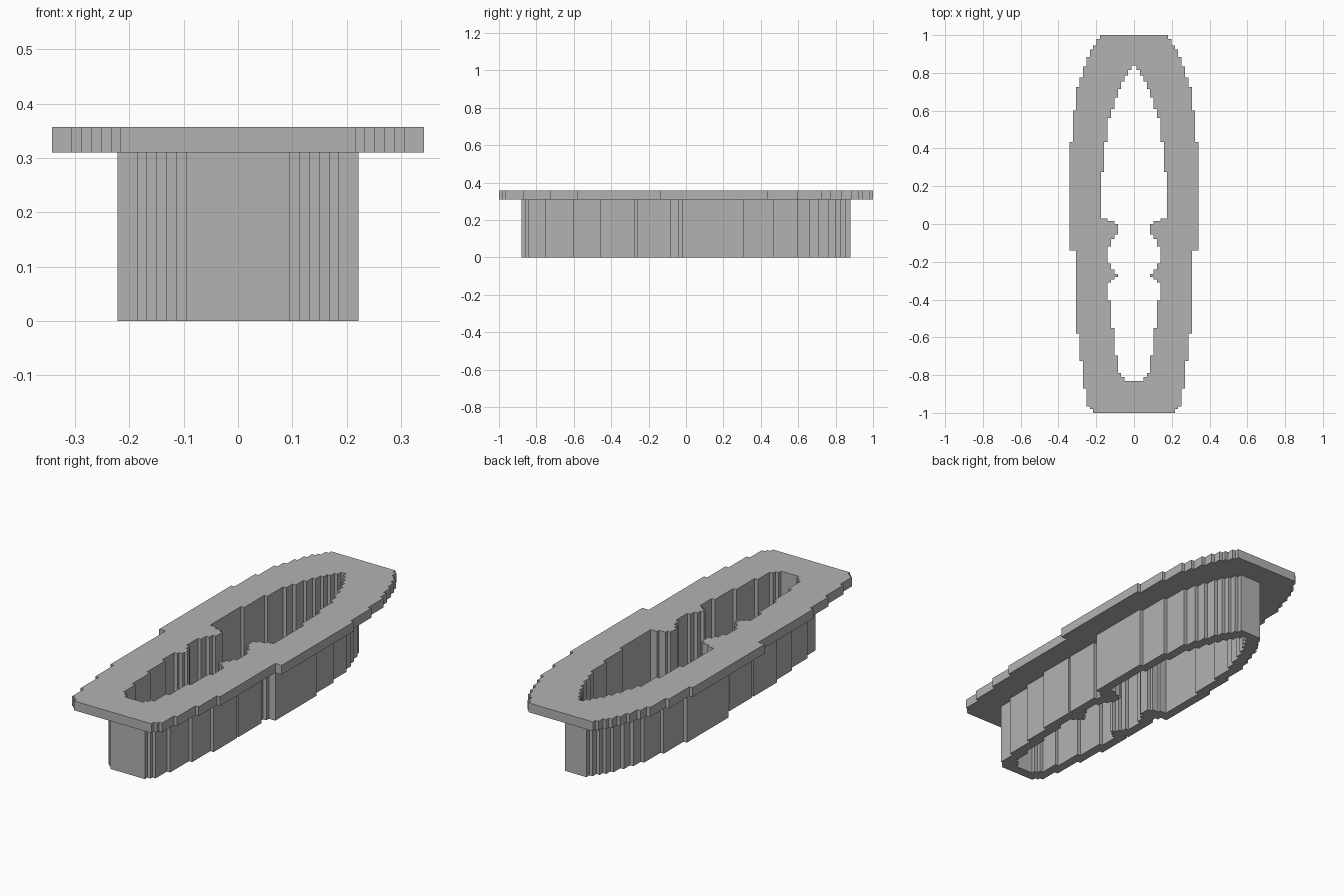
import bpy
import bmesh

STEP = 0.018          # width of one stair step in the outlines
RIM_BOTTOM, RIM_TOP = 0.31, 0.357

cube = bpy.data.objects.get("Cube")
if cube:
    bpy.data.objects.remove(cube, do_unlink=True)

grey = bpy.data.materials.new("plain grey")
grey.use_nodes = True
colour = (0.45, 0.45, 0.45, 1)
grey.diffuse_color = colour
grey.node_tree.nodes["Principled BSDF"].inputs["Base Color"].default_value = colour


def stairs(back_end, rows, offset=0.0):
    """Right half of a stepped outline, from back to front.
    Each row is (half width in steps, y where that width ends)."""
    points = [(0.0, back_end)]
    y = back_end
    for steps, end in rows:
        x = steps * STEP + offset
        points += [(x, y), (x, end)]
        y = end
    points.append((0.0, y))
    return points


def half_ring(name, outer, inner, bottom, top, capped):
    """Extrude the area between two half outlines and mirror it across x."""
    outline = outer + inner[::-1]
    bm = bmesh.new()
    low = [bm.verts.new((x, y, bottom)) for x, y in outline]
    high = [bm.verts.new((x, y, top)) for x, y in outline]
    bm.faces.new(low)
    if capped:
        bm.faces.new(high[::-1])
    for i in range(len(outline)):
        j = (i + 1) % len(outline)
        # the seam on the mirror plane stays open
        if outline[i][0] == 0 and outline[j][0] == 0:
            continue
        bm.faces.new((low[j], low[i], high[i], high[j]))
    bmesh.ops.recalc_face_normals(bm, faces=bm.faces[:])
    mesh = bpy.data.meshes.new(name)
    bm.to_mesh(mesh)
    bm.free()
    mesh.materials.append(grey)
    obj = bpy.data.objects.new(name, mesh)
    bpy.context.collection.objects.link(obj)
    mirror = obj.modifiers.new("mirror", "MIRROR")
    mirror.use_axis[0] = True
    mirror.use_clip = True
    return obj


# Outer edge of the flat rim
rim_edge = stairs(1.0, [
    (10, .98), (11, .945), (12, .925), (13, .885), (14, .835), (15, .775),
    (16, .725), (17, .6), (18, .435), (19, -.14), (17, -.58), (16, -.725),
    (15, -.87), (14, -.965), (13, -.98), (12, -1)])

# Opening through the whole part, with two pinched necks
opening = stairs(.84, [
    (1, .815), (2, .785), (3, .755), (4, .715), (5, .67), (6, .61),
    (7, .56), (8, .435), (9, .275), (10, .03), (8, .015), (6, 0),
    (5, -.055), (6, -.08), (7, -.12), (8, -.21), (7, -.24), (6, -.265),
    (5, -.28), (6, -.295), (7, -.31), (8, -.405), (7, -.55), (6, -.695),
    (5, -.79), (4, -.81), (3, -.83)], -0.004)

# Outer face of the standing wall, following the opening
wall_edge = stairs(.88, [
    (1, .855), (2, .825), (3, .8), (4, .765), (5, .71), (6, .66),
    (7, .6), (8, .47), (9, .31), (10, -.02), (8, -.04), (7, -.08),
    (8, -.262), (7, -.273), (8, -.46), (7, -.605), (6, -.755),
    (5, -.845), (4, -.86), (3, -.88)], 0.042)

half_ring("standing_wall", wall_edge, opening, 0.0, RIM_BOTTOM, capped=False)
half_ring("flat_rim", rim_edge, opening, RIM_BOTTOM, RIM_TOP, capped=True)
